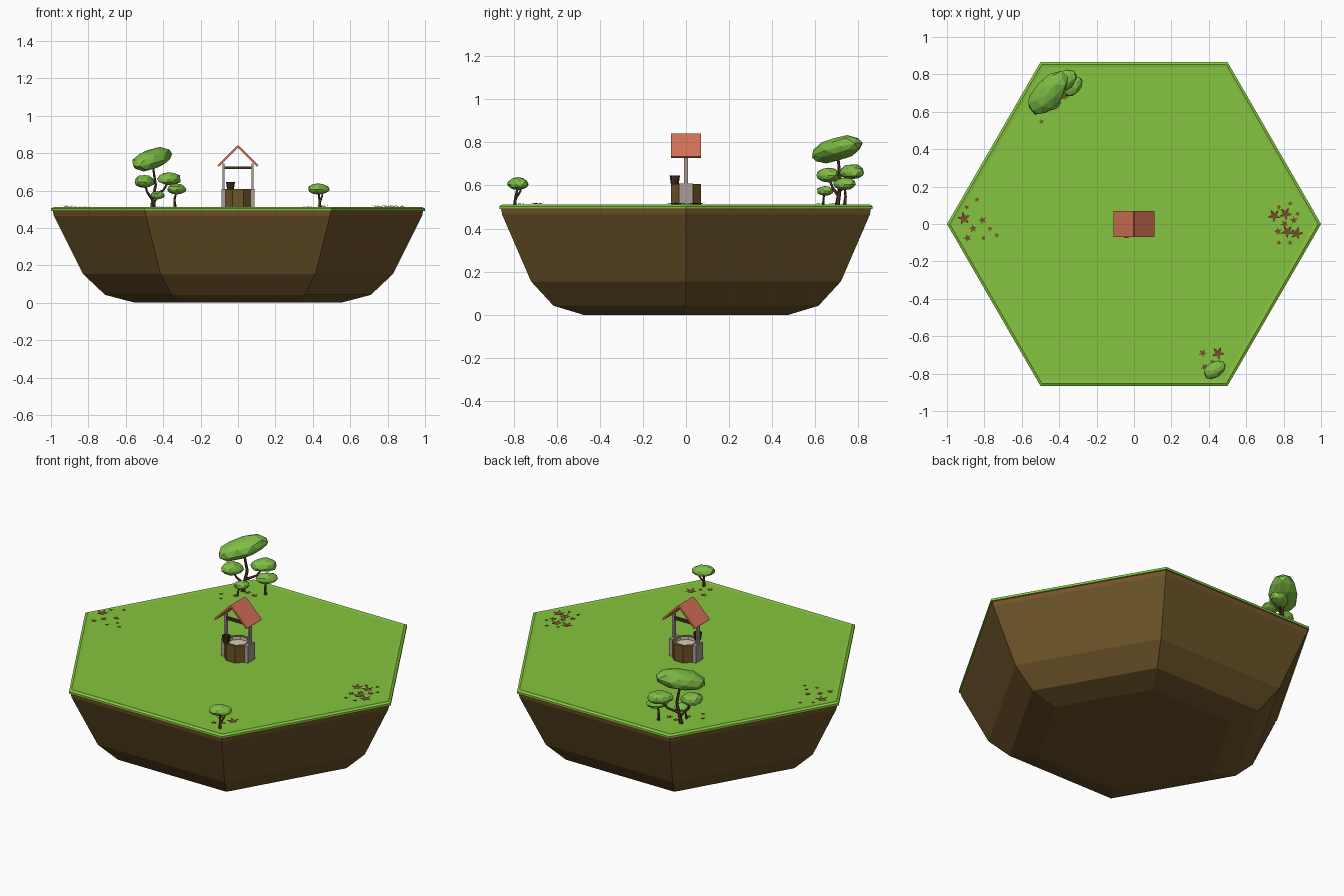
import bpy, bmesh, math, random
from mathutils import Vector, Matrix

if "Cube" in bpy.data.objects:
    bpy.data.objects.remove(bpy.data.objects["Cube"])

random.seed(4)


def mat(name, rgb):
    m = bpy.data.materials.new(name)
    m.diffuse_color = (*rgb, 1)
    m.use_nodes = True
    m.node_tree.nodes["Principled BSDF"].inputs["Base Color"].default_value = m.diffuse_color
    return m


GRASS = mat("grass green", (0.24, 0.56, 0.05))
LEAF = mat("leaf green", (0.21, 0.51, 0.06))
DIRT = mat("earth brown", (0.150, 0.088, 0.022))
SOIL = mat("topsoil brown", (0.19, 0.085, 0.025))
BARK = mat("bark brown", (0.10, 0.05, 0.022))
WOOD = mat("well wood", (0.155, 0.09, 0.022))
DARK = mat("dark wood", (0.055, 0.033, 0.012))
STONE = mat("warm grey", (0.40, 0.34, 0.29))
SAND = mat("pale well floor", (0.66, 0.60, 0.48))
ROOF = mat("coral tile", (0.66, 0.17, 0.095))


def finish(name, bm, *mats):
    me = bpy.data.meshes.new(name)
    bm.to_mesh(me)
    bm.free()
    for m in mats:
        me.materials.append(m)
    ob = bpy.data.objects.new(name, me)
    bpy.context.collection.objects.link(ob)
    return ob


def lathe(name, profile, sides, mats, bands=None, phase=0.0, at=(0, 0, 0)):
    """Faceted turned solid from (radius, z) points, capped at both ends."""
    bm = bmesh.new()
    rings = []
    for r, z in profile:
        rings.append([bm.verts.new((at[0] + r * math.cos(phase + math.tau * i / sides),
                                    at[1] + r * math.sin(phase + math.tau * i / sides),
                                    at[2] + z)) for i in range(sides)])
    for k, (a, b) in enumerate(zip(rings, rings[1:])):
        for i in range(sides):
            j = (i + 1) % sides
            f = bm.faces.new((a[i], a[j], b[j], b[i]))
            f.material_index = bands[k] if bands else 0
    bm.faces.new(rings[0][::-1]).material_index = bands[0] if bands else 0
    bm.faces.new(rings[-1]).material_index = bands[-1] if bands else 0
    return finish(name, bm, *mats)


def box(name, center, size, m, tilt=0.0):
    bm = bmesh.new()
    bmesh.ops.create_cube(bm, size=1, matrix=Matrix.Translation(center)
                          @ Matrix.Rotation(tilt, 4, 'Y') @ Matrix.Diagonal((*size, 1)))
    return finish(name, bm, m)


def crown(name, center, radii, turn=45, tilt=0):
    """Flattened, faceted leaf clump."""
    bm = bmesh.new()
    bmesh.ops.create_icosphere(bm, subdivisions=2, radius=1)
    for v in bm.verts:
        v.co *= random.uniform(0.93, 1.07)
        if v.co.z < 0:
            v.co.z *= 0.8
    bm.transform(Matrix.Translation(center) @ Matrix.Rotation(math.radians(turn), 4, 'Z')
                 @ Matrix.Rotation(math.radians(-tilt), 4, 'Y') @ Matrix.Diagonal((*radii, 1)))
    return finish(name, bm, LEAF)


def branches(name, paths):
    """Tapered limbs: each path is a list of (x, y, z, radius)."""
    cu = bpy.data.curves.new(name, 'CURVE')
    cu.dimensions = '3D'
    cu.bevel_depth = 1
    cu.bevel_resolution = 1
    cu.use_fill_caps = True
    for path in paths:
        sp = cu.splines.new('POLY')
        sp.points.add(len(path) - 1)
        for p, (x, y, z, r) in zip(sp.points, path):
            p.co = (x, y, z, 1)
            p.radius = r
    cu.materials.append(BARK)
    ob = bpy.data.objects.new(name, cu)
    bpy.context.collection.objects.link(ob)
    bpy.ops.object.select_all(action='DESELECT')
    ob.select_set(True)
    bpy.context.view_layer.objects.active = ob
    bpy.ops.object.convert(target='MESH')
    bpy.context.object.data.polygons.foreach_set(
        "use_smooth", [False] * len(bpy.context.object.data.polygons))


# Hexagonal floating island: earth, topsoil strip, bevelled turf
lathe("island", [(0.55, 0), (0.71, 0.042), (0.83, 0.155), (0.985, 0.465), (0.99, 0.49),
                 (1.0, 0.49), (1.0, 0.503), (0.985, 0.511), (0.965, 0.508)],
      6, (DIRT, SOIL, GRASS), bands=[0, 0, 0, 1, 2, 2, 2, 2])
TOP = 0.508

# Well: faceted wooden ring, pale floor, stone sides, posts and bar
lathe("well_ring", [(0.076, TOP - 0.005), (0.076, 0.607), (0.057, 0.607), (0.057, 0.588)],
      8, (WOOD, SAND), bands=[0, 0, 1], phase=math.pi / 8)
for side, s in (("left", -1), ("right", 1)):
    box(f"well_stone_{side}", (s * 0.076, 0, 0.556), (0.022, 0.066, 0.105), STONE)
    box(f"well_post_{side}", (s * 0.078, 0, 0.67), (0.011, 0.02, 0.15), STONE)
    box(f"roof_slope_{side}", (s * 0.052, 0, 0.784), (0.149, 0.138, 0.011), ROOF,
        tilt=s * math.radians(45))
box("well_crossbar", (0, 0, 0.722), (0.166, 0.016, 0.015), DARK)

# Bucket standing on the rim
lathe("bucket", [(0.018, 0.605), (0.024, 0.646), (0.019, 0.646), (0.017, 0.63)],
      8, (DARK,), at=(-0.04, -0.052, 0))

# Back-left tree group
crown("tree_crown_large", (-0.46, 0.70, 0.762), (0.142, 0.078, 0.06), 48, 14)
crown("tree_crown_left", (-0.50, 0.66, 0.645), (0.062, 0.05, 0.038))
crown("tree_crown_right", (-0.367, 0.77, 0.66), (0.072, 0.05, 0.04), 40)
crown("bush_crown_right", (-0.328, 0.735, 0.605), (0.06, 0.042, 0.032))
crown("bush_crown_front", (-0.43, 0.645, 0.573), (0.043, 0.034, 0.025))
branches("tree_trunks", [
    [(-0.46, 0.70, 0.50, 0.012), (-0.455, 0.71, 0.56, 0.009), (-0.44, 0.715, 0.63, 0.008),
     (-0.455, 0.705, 0.73, 0.006)],
    [(-0.456, 0.708, 0.55, 0.008), (-0.485, 0.68, 0.59, 0.006), (-0.50, 0.66, 0.64, 0.005)],
    [(-0.452, 0.712, 0.575, 0.008), (-0.40, 0.745, 0.60, 0.006), (-0.37, 0.77, 0.65, 0.005)],
    [(-0.335, 0.735, 0.50, 0.009), (-0.34, 0.74, 0.55, 0.006), (-0.328, 0.735, 0.60, 0.005)],
    [(-0.45, 0.635, 0.50, 0.007), (-0.445, 0.638, 0.54, 0.005), (-0.43, 0.645, 0.57, 0.004)],
])

# Small front-right tree
crown("small_tree_crown", (0.432, -0.778, 0.605), (0.067, 0.042, 0.032), 32)
branches("small_tree_trunk", [
    [(0.44, -0.795, 0.50, 0.009), (0.435, -0.79, 0.55, 0.006), (0.432, -0.778, 0.60, 0.005)],
    [(0.437, -0.793, 0.535, 0.006), (0.45, -0.77, 0.57, 0.005), (0.455, -0.76, 0.60, 0.004)],
])


def fallen_leaves(name, spots):
    """Five-pointed dry leaves lying on the turf: (x, y, radius)."""
    bm = bmesh.new()
    for x, y, r in spots:
        turn = random.uniform(0, math.tau)
        mid = bm.verts.new((x, y, TOP + 0.006))
        rim = []
        for i in range(10):
            rr, h = (r, 0.003 + r * 0.25) if i % 2 == 0 else (r * 0.45, 0.006)
            a = turn + i * math.pi / 5
            rim.append(bm.verts.new((x + rr * math.cos(a), y + rr * math.sin(a), TOP + h)))
        for i in range(10):
            bm.faces.new((mid, rim[i], rim[(i + 1) % 10]))
    finish(name, bm, SOIL)


S, M, L = 0.015, 0.022, 0.036
fallen_leaves("leaves_left", [
    (-0.91, 0.03, L), (-0.84, 0.13, S), (-0.895, 0.09, S), (-0.81, 0.02, M), (-0.86, -0.025, M),
    (-0.89, -0.075, M), (-0.77, -0.025, S), (-0.805, -0.075, S), (-0.735, -0.06, S)])
fallen_leaves("leaves_right", [
    (0.775, 0.09, S), (0.835, 0.11, S), (0.75, 0.045, L), (0.81, 0.055, L), (0.875, 0.055, S),
    (0.855, 0.02, M), (0.805, 0.0, M), (0.77, -0.04, M), (0.82, -0.04, L), (0.87, -0.05, L),
    (0.775, -0.1, S), (0.835, -0.1, S)])
fallen_leaves("leaves_front", [
    (0.367, -0.69, M), (0.45, -0.69, L), (0.378, -0.765, M), (0.42, -0.737, S)])
fallen_leaves("leaves_back", [
    (-0.495, 0.547, S), (-0.37, 0.68, M), (-0.527, 0.595, S), (-0.45, 0.62, M), (-0.42, 0.69, M)])
